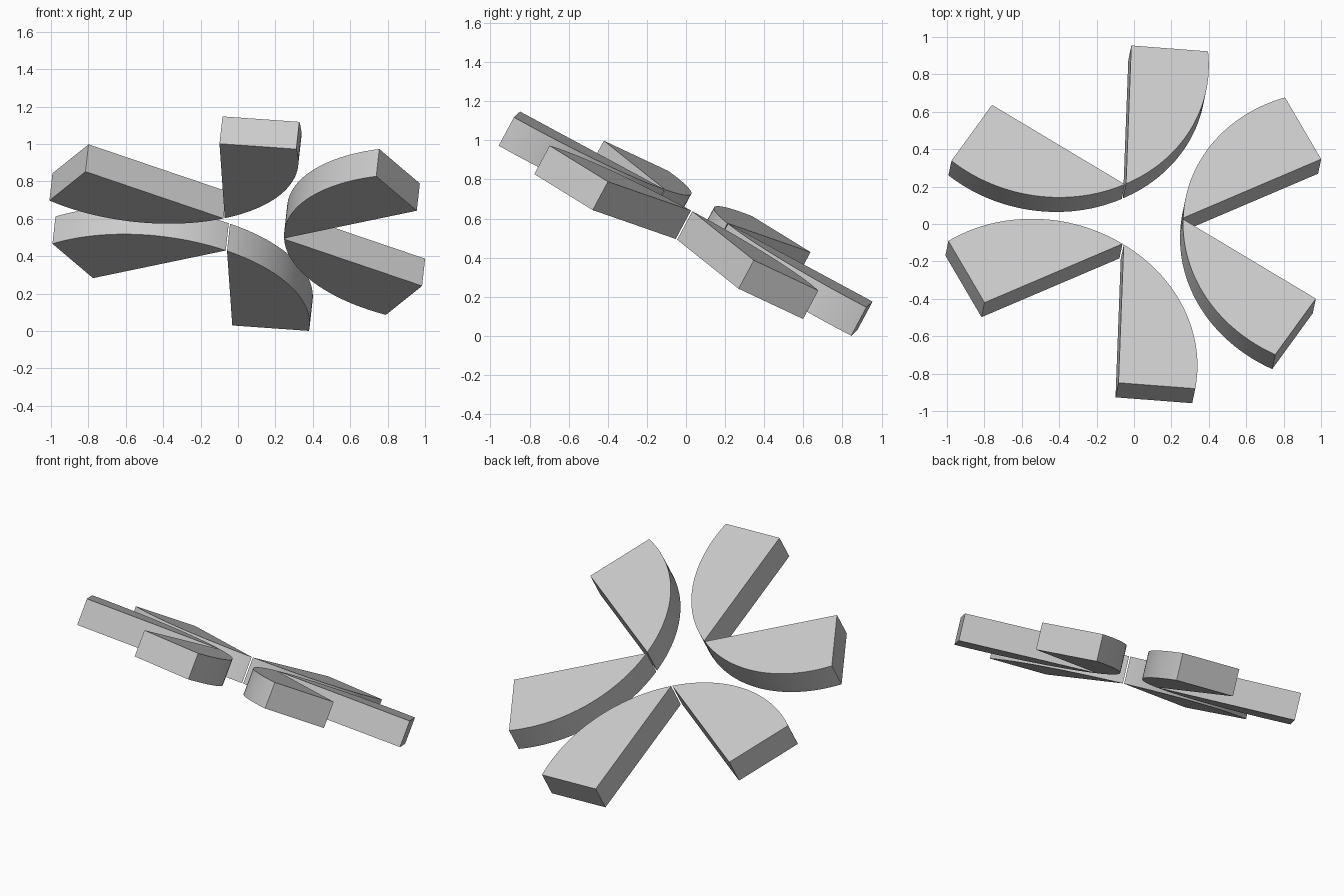
import bpy, bmesh
from math import sin, cos, radians, acos
from mathutils import Vector, Matrix

cube = bpy.data.objects.get("Cube")
if cube:
    bpy.data.objects.remove(cube)

LENGTH = 0.84      # straight edge, also the arc radius
THICK = 0.166
APEX_RADIUS = 0.211
GAP = 0.004
ARC_STEPS = 32

grey = bpy.data.materials.new("light_grey")
grey.use_nodes = True
colour = (0.6, 0.6, 0.6, 1)
grey.diffuse_color = colour
grey.node_tree.nodes["Principled BSDF"].inputs["Base Color"].default_value = colour

# Tilted frame shared by all blades, origin on the top face
normal = Vector((0.098, 0.469, 0.877)).normalized()
axis = Vector((0.995, -0.076, -0.071))
axis = (axis - normal * axis.dot(normal)).normalized()
side = normal.cross(axis)
frame = Matrix((axis, side, normal)).transposed().to_4x4()
frame.translation = (0.053, 0.045, 0.654)


def blade_outline():
    """Straight edge along u, square tip, circular arc back to the apex."""
    cu, cv = LENGTH * cos(radians(30)), -LENGTH / 2
    end = acos((LENGTH - cu) / LENGTH)
    start = radians(150)
    pts = [(LENGTH, 0)]
    for i in range(ARC_STEPS + 1):
        a = end + (start - end) * i / ARC_STEPS
        pts.append((cu + LENGTH * cos(a), cv + LENGTH * sin(a)))
    return pts


def make_blade(name, turn, mirror):
    bm = bmesh.new()
    lean = Matrix.Rotation(radians(30), 3, 'Z')
    spin = Matrix.Rotation(turn, 3, 'Z')
    verts = []
    for u, v in blade_outline():
        p = lean @ Vector((u, v, 0)) + Vector((APEX_RADIUS, GAP, 0))
        p.y *= mirror
        verts.append(bm.verts.new(spin @ p))
    face = bm.faces.new(verts)
    ext = bmesh.ops.extrude_face_region(bm, geom=[face])
    lower = [g for g in ext["geom"] if isinstance(g, bmesh.types.BMVert)]
    bmesh.ops.translate(bm, verts=lower, vec=(0, 0, -THICK))
    bmesh.ops.recalc_face_normals(bm, faces=bm.faces[:])
    mesh = bpy.data.meshes.new(name)
    bm.to_mesh(mesh)
    bm.free()
    mesh.materials.append(grey)
    obj = bpy.data.objects.new(name, mesh)
    obj.matrix_world = frame
    bpy.context.collection.objects.link(obj)
    return obj


# Three mirrored pairs around the centre
names = [("left_back_blade", "left_front_blade"),
         ("right_back_blade", "back_blade"),
         ("front_blade", "right_front_blade")]
bpy.ops.object.select_all(action='DESELECT')
for i, pair in enumerate(names):
    for name, mirror in zip(pair, (1, -1)):
        blade = make_blade(name, radians(120 * i), mirror)
        blade.select_set(True)
        bpy.context.view_layer.objects.active = blade
bpy.ops.object.shade_smooth_by_angle(angle=radians(30))
